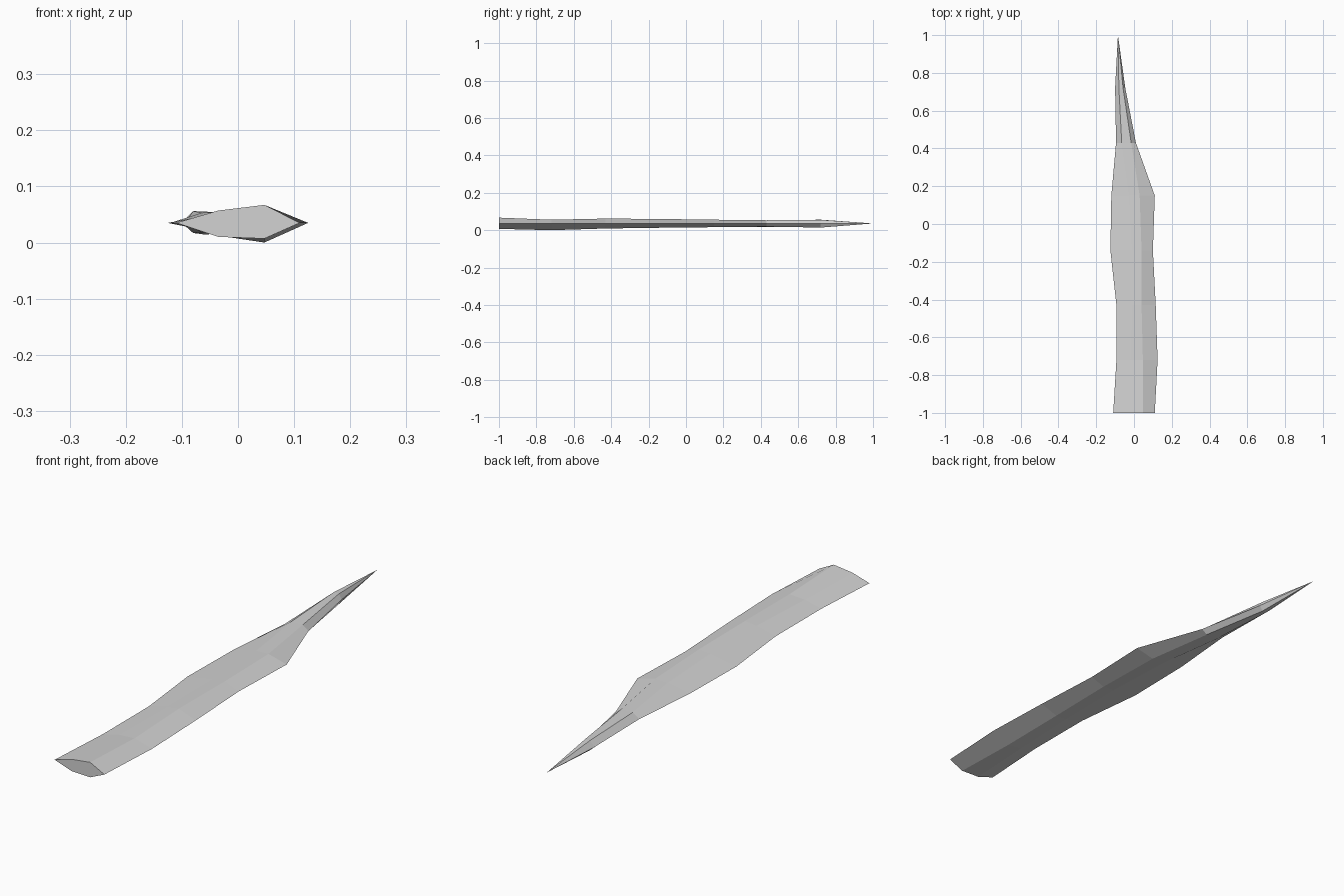
import bpy, bmesh

# Blade stations: y, left edge x, left ridge x, right ridge x, right edge x,
# left ridge z (top, bottom), right ridge z (top, bottom)
EDGE_Z = 0.035
stations = [
    (-1.00, -0.110, -0.035, 0.047, 0.110, 0.057, 0.010, 0.067, 0.007),
    (-0.72, -0.093, -0.020, 0.047, 0.125, 0.052, 0.010, 0.056, 0.000),
    (-0.43, -0.093, -0.010, 0.040, 0.115, 0.056, 0.012, 0.062, 0.009),
    (-0.14, -0.125, -0.010, 0.040, 0.100, 0.056, 0.015, 0.060, 0.013),
    (0.15, -0.120, -0.025, 0.030, 0.110, 0.054, 0.017, 0.056, 0.016),
    (0.43, -0.095, -0.065, -0.015, 0.010, 0.053, 0.018, 0.053, 0.019),
    (0.72, -0.100, -0.080, -0.058, -0.046, 0.056, 0.017, 0.055, 0.014),
]

bm = bmesh.new()
rings = []
for y, xl, xa, xb, xr, at, ab, bt, bb in stations:
    section = [(xl, EDGE_Z), (xa, at), (xb, bt), (xr, EDGE_Z), (xb, bb), (xa, ab)]
    rings.append([bm.verts.new((x, y, z)) for x, z in section])

# Flat faces between stations
for a, b in zip(rings, rings[1:]):
    for i in range(6):
        j = (i + 1) % 6
        bm.faces.new((a[i], a[j], b[j], b[i]))

# Flat broken end and pointed tip
bm.faces.new(rings[0])
tip = bm.verts.new((-0.085, 1.0, 0.036))
for i in range(6):
    bm.faces.new((rings[-1][i], rings[-1][(i + 1) % 6], tip))
bmesh.ops.recalc_face_normals(bm, faces=bm.faces)

mesh = bpy.data.meshes.new("blade")
bm.to_mesh(mesh)
bm.free()
blade = bpy.data.objects.new("blade", mesh)
bpy.context.collection.objects.link(blade)

# Plain grey
grey = bpy.data.materials.new("light grey")
grey.diffuse_color = (0.65, 0.65, 0.65, 1)
mesh.materials.append(grey)
